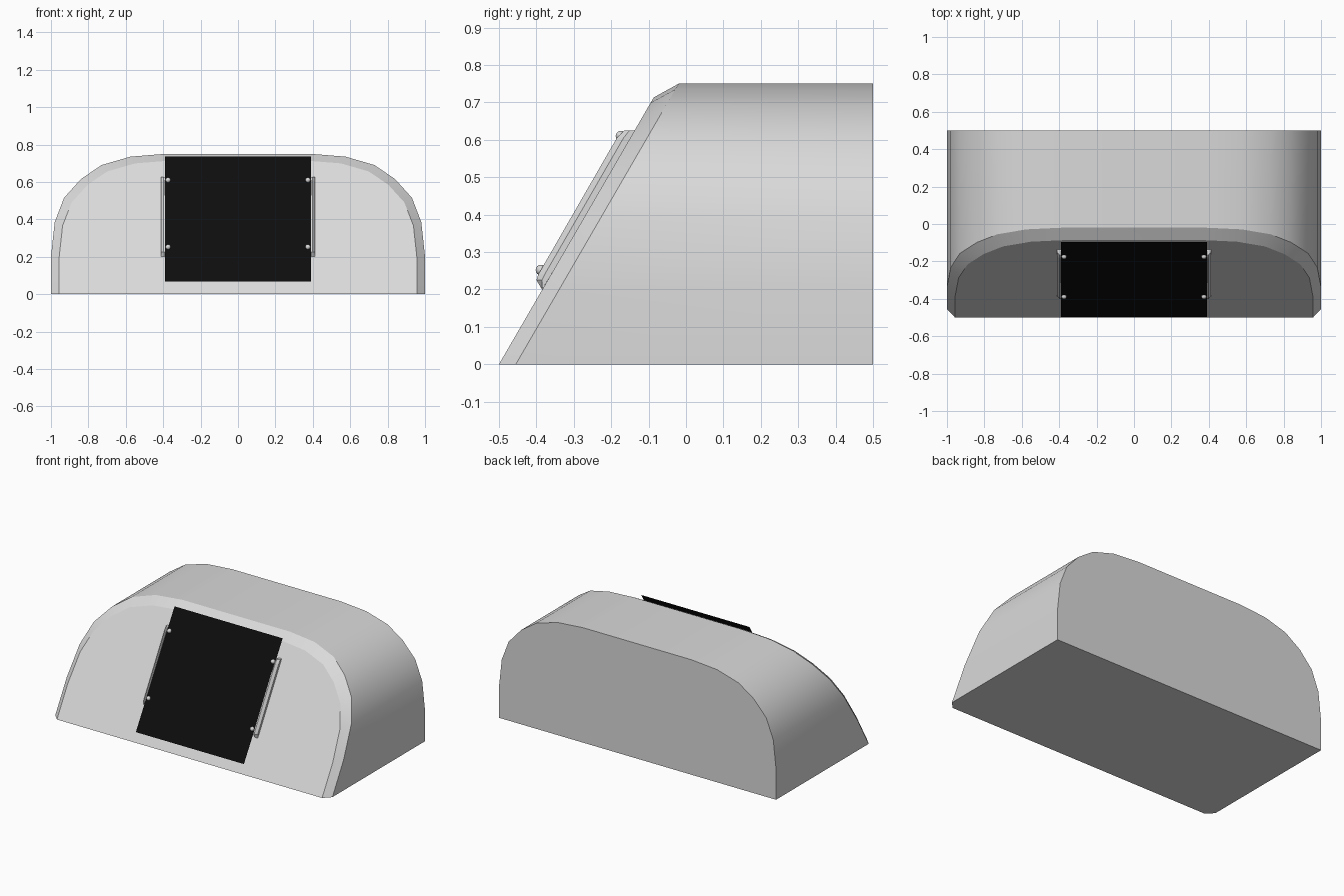
import bpy, bmesh, math
from mathutils import Vector

cube = bpy.data.objects.get("Cube")
if cube:
    bpy.data.objects.remove(cube, do_unlink=True)

SLOPE = 0.58  # y gained per unit of height on the sloping front


def material(name, value):
    m = bpy.data.materials.new(name)
    m.use_nodes = True
    color = (value, value, value, 1)
    m.diffuse_color = color
    m.node_tree.nodes["Principled BSDF"].inputs["Base Color"].default_value = color
    return m


grey = material("light grey", 0.7)
black = material("panel black", 0.004)


def loft(name, loops, mat, cap=True):
    """Skin matching closed loops of points, with capped ends."""
    bm = bmesh.new()
    rings = [[bm.verts.new(p) for p in loop] for loop in loops]
    for a, b in zip(rings, rings[1:]):
        for i in range(len(a)):
            j = (i + 1) % len(a)
            bm.faces.new((a[i], a[j], b[j], b[i]))
    if cap:
        bm.faces.new(rings[0])
        if len(rings) > 1:
            bm.faces.new(rings[-1])
    bmesh.ops.recalc_face_normals(bm, faces=bm.faces)
    me = bpy.data.meshes.new(name)
    bm.to_mesh(me)
    bm.free()
    me.materials.append(mat)
    ob = bpy.data.objects.new(name, me)
    bpy.context.collection.objects.link(ob)
    return ob


def smooth(ob):
    bpy.ops.object.select_all(action='DESELECT')
    ob.select_set(True)
    bpy.context.view_layer.objects.active = ob
    bpy.ops.object.shade_smooth_by_angle(angle=math.radians(28))


# Body: arched section, sloping front with a chamfered rim
half = [(1, 0), (1, 0.2), (0.98, 0.385), (0.93, 0.515), (0.84, 0.615),
        (0.73, 0.69), (0.575, 0.735), (0.39, 0.75)]
arch = half + [(-x, z) for x, z in reversed(half)]
face = [(x * 0.957, z * 0.951) for x, z in arch]
body = loft("body", [
    [(x, -0.5 + SLOPE * z, z) for x, z in face],
    [(x, -0.455 + SLOPE * z, z) for x, z in arch],
    [(x, 0.5, z) for x, z in arch],
], grey)
smooth(body)

# Black panel floating just off the sloping front
low, high = (-0.496, 0.068), (-0.097, 0.736)
loft("panel", [[(-0.39, *low), (0.39, *low), (0.39, *high), (-0.39, *high)]], black)

# Side rails and the studs that hold the panel
rail = [(-0.385, 0.2), (-0.4, 0.225), (-0.395, 0.24), (-0.185, 0.605),
        (-0.165, 0.625), (-0.13, 0.625)]
for side, word in ((1, "left"), (-1, "right")):
    outer = [((y - 0.5 + SLOPE * z) / 2, z) for y, z in rail]
    loft(word + "_rail", [
        [(side * 0.391, y, z) for y, z in rail],
        [(side * 0.397, y, z) for y, z in rail],
        [(side * 0.412, y, z) for y, z in outer],
    ], grey)
    for y, z, level in ((-0.388, 0.252, "lower"), (-0.174, 0.61, "upper")):
        bpy.ops.mesh.primitive_uv_sphere_add(segments=12, ring_count=8, radius=0.014,
                                             location=Vector((side * 0.374, y, z)))
        stud = bpy.context.object
        stud.name = f"{word}_{level}_stud"
        stud.data.materials.append(grey)
        smooth(stud)
